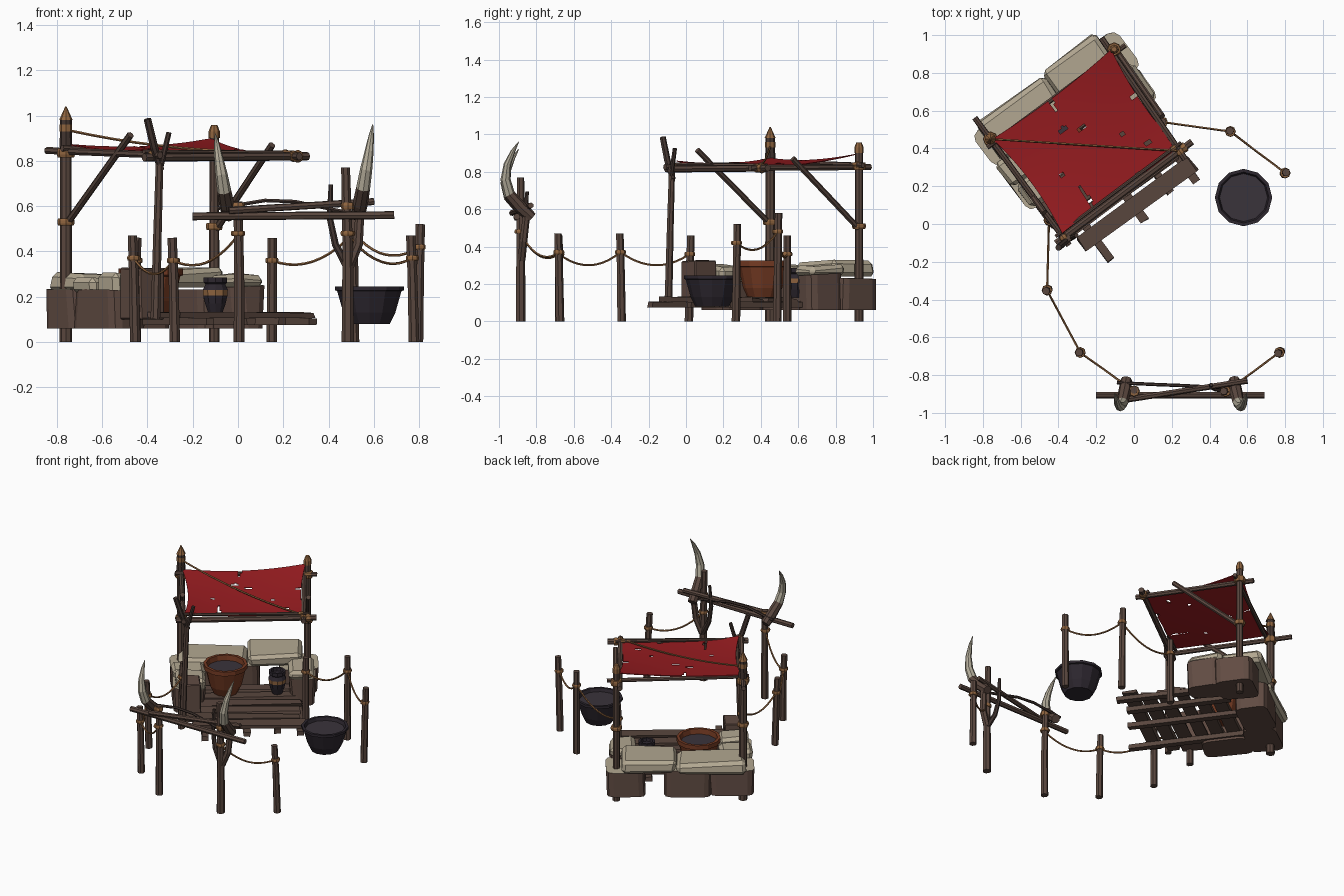
import bpy, bmesh, math, random
from mathutils import Vector

if "Cube" in bpy.data.objects:
    bpy.data.objects.remove(bpy.data.objects["Cube"])

random.seed(4)


def mat(name, r, g, b):
    m = bpy.data.materials.new(name)
    m.diffuse_color = (r, g, b, 1)
    m.use_nodes = True
    m.node_tree.nodes["Principled BSDF"].inputs["Base Color"].default_value = m.diffuse_color
    return m


WOOD = mat("brown wood", .10, .062, .048)
DARK = mat("dark wood", .056, .036, .03)
ROPE = mat("rope tan", .28, .13, .05)
STONE = mat("cream stone", .45, .39, .285)
BASE = mat("brown stone", .12, .072, .056)
RED = mat("red cloth", .32, .012, .015)
CLAY = mat("terracotta", .18, .044, .017)
IRON = mat("dark iron", .026, .02, .028)
BROTH = mat("dark broth", .042, .033, .043)
TUSK = mat("ivory", .45, .41, .32)

# Stall frame: s runs along the back, t runs from back to front
ANG = math.radians(36.5)
U = Vector((math.cos(ANG), math.sin(ANG), 0))
V = Vector((math.sin(ANG), -math.cos(ANG), 0))


def L(s, t, z):
    return Vector((-.76, .45, z)) + U * s + V * t


def finish(name, bm, mats):
    bmesh.ops.recalc_face_normals(bm, faces=bm.faces)
    me = bpy.data.meshes.new(name)
    bm.to_mesh(me)
    bm.free()
    for m in mats:
        me.materials.append(m)
    ob = bpy.data.objects.new(name, me)
    bpy.context.collection.objects.link(ob)
    return ob


def tube(name, pts, radii, mats, sides=7, axis=None):
    """Rings along a path; mats is one material or one per segment."""
    pts = [Vector(p) for p in pts]
    if not isinstance(radii, (list, tuple)):
        radii = [radii] * len(pts)
    if not isinstance(mats, list):
        mats = [mats] * (len(pts) - 1)
    slots = list(dict.fromkeys(mats))
    whole = (axis or pts[-1] - pts[0]).normalized()
    ref = Vector((1, 0, 0)) if abs(whole.x) < .8 else Vector((0, 0, 1))
    bm = bmesh.new()
    rings = []
    for i, p in enumerate(pts):
        d = axis or (pts[min(i + 1, len(pts) - 1)] - pts[max(i - 1, 0)])
        a = d.cross(ref).normalized()
        b = d.cross(a).normalized()
        rings.append([bm.verts.new(p + radii[i] * (a * math.cos(k * math.tau / sides) + b * math.sin(k * math.tau / sides)))
                      for k in range(sides)])
    for i in range(len(pts) - 1):
        for k in range(sides):
            j = (k + 1) % sides
            f = bm.faces.new((rings[i][k], rings[i][j], rings[i + 1][j], rings[i + 1][k]))
            f.material_index = slots.index(mats[i])
    bm.faces.new(rings[0])
    bm.faces.new(rings[-1]).material_index = slots.index(mats[-1])
    return finish(name, bm, slots)


def lathe(name, x, y, prof, mats, sides=12):
    return tube(name, [(x, y, z) for r, z in prof], [r for r, z in prof], mats, sides, Vector((0, 0, 1)))


def lashing(name, p, d, r, h=.026):
    """Rope wrap around a pole."""
    d = Vector(d).normalized() * h / 2
    p = Vector(p)
    tube(name, [p - d, p - d * .4, p + d * .4, p + d], [r, r * 1.12, r * 1.12, r], ROPE, 8)


def rope(name, a, b, sag, r=.006):
    a, b = Vector(a), Vector(b)
    tube(name, [a.lerp(b, i / 10) - Vector((0, 0, sag * 4 * (i / 10) * (1 - i / 10))) for i in range(11)], r, ROPE, 5)


def block(name, s0, s1, t0, t1, z0, z1, top=STONE, side=BASE, jit=.01, bev=.02, upright=False):
    """Rough block whose upward faces take the top colour."""
    bm = bmesh.new()
    bmesh.ops.create_cube(bm, size=1)
    for v in bm.verts:
        j = [random.uniform(-jit, jit) for _ in range(3)]
        z = z1 + j[2] if v.co.z > 0 else z0
        v.co = L((s1 if v.co.x > 0 else s0) + j[0], (t1 if v.co.y > 0 else t0) + j[1], z)
    bmesh.ops.recalc_face_normals(bm, faces=bm.faces)
    if bev:
        edges = [e for e in bm.edges if not upright or abs(e.verts[0].co.z - e.verts[1].co.z) > .08]
        bmesh.ops.bevel(bm, geom=edges, offset=bev, segments=2 if upright else 1, profile=.5, affect='EDGES')
    bm.normal_update()
    for f in bm.faces:
        f.material_index = 0 if f.normal.z > .4 else 1
    return finish(name, bm, [top, side])


# Stone counter: rounded brown base blocks
for s0, s1, t0, t1, z1 in [(-.065, .22, -.07, .14, .235), (.2, .50, -.09, .12, .25), (.63, .875, -.085, .17, .235),
                           (-.06, .14, .12, .43, .225), (.69, .85, .14, .35, .25)]:
    block("counter_base", s0, s1, t0, t1, .06, z1, bev=.045, upright=True)
block("counter_box", -.02, .11, .43, .58, .1, .325, BASE, BASE, .005, .006)
# Cream slabs on the base
for s0, s1, t0, t1, z0, z1 in [(-.02, .42, -.11, .13, .22, .30), (.43, .77, -.125, .14, .24, .325),
                               (-.06, .15, .12, .27, .21, .285), (-.04, .14, .28, .43, .2, .30),
                               (.68, .84, .12, .34, .24, .30)]:
    block("counter_slab", s0, s1, t0, t1, z0, z1, STONE, STONE, .012, .022)
block("stone_facing", .0, .12, .40, .44, .14, .24, STONE, STONE, .008, .006)

# Plank floor on joists
for s, t in [(.13, .895), (.40, .835), (.60, .80), (.74, .83)]:
    block("floor_joist", s - .022, s + .022, .12, t, .075, .105, WOOD, WOOD, .004, 0)
for i in range(6):
    t = .2 + i * .108
    block("floor_plank", .04 + random.uniform(-.03, .04), .77 + random.uniform(-.05, .02),
          t - .042, t + .042, .105, .125, WOOD, WOOD, .008, 0)

# Main back posts with banded tops
PB, PA = Vector((-.76, .45, 0)), Vector((-.105, .925, 0))
lathe("left_post", PB.x, PB.y, [(.028, 0), (.026, .5), (.025, .86), (.028, .86), (.028, .9), (.026, .9), (.026, .93),
      (.028, .93), (.028, .96), (.026, .96), (.026, .98), (.03, .98), (.003, 1.04)],
      [WOOD, WOOD, ROPE, DARK, ROPE, DARK, ROPE, ROPE, ROPE, DARK, ROPE, ROPE], 8)
lathe("back_post", PA.x, PA.y, [(.024, 0), (.022, .5), (.021, .9), (.025, .9), (.025, .93), (.014, .958)],
      [WOOD, WOOD, ROPE, ROPE, ROPE], 8)
lashing("left_post_wrap", PB + Vector((0, 0, .53)), (0, 0, 1), .034, .03)
lashing("back_post_wrap", PA + Vector((0, 0, .51)), (0, 0, 1), .033, .03)
# Front post and its forked sticks
tube("front_post", [(-.365, -.095, .1), (-.355, -.085, .5), (-.345, -.075, .84)], [.022, .019, .017], WOOD)
tube("fork_stick", [(-.34, -.07, .76), (-.37, -.10, .86), (-.40, -.125, .985)], [.015, .018, .017], DARK)
tube("fork_stick", [(-.34, -.08, .78), (-.305, -.06, .925)], [.013, .012], DARK)
# Diagonal braces
tube("left_brace", [(-.75, .44, .53), (-.475, .06, .915)], .016, WOOD)
tube("back_brace", [(-.095, .92, .5), (.15, .57, .87)], .016, WOOD)
# Roof beams
for n, a, b, r in [("left_beam", L(0, -.14, .845), L(0, .70, .825), .016),
                   ("back_beam", L(-.04, .025, .855), L(.87, .025, .835), .014),
                   ("right_beam", L(.79, -.08, .825), L(.765, .70, .82), .017),
                   ("front_beam", L(-.05, .65, .815), L(.85, .645, .82), .019),
                   ("front_beam_thin", L(-.03, .62, .84), L(.80, .615, .835), .010)]:
    tube(n, [a, b], r, WOOD)
    d = b - a
    lashing(n + "_wrap", b - d * .06, d, r * 1.3)
lashing("left_corner_wrap", (-.76, .45, .835), (0, 0, 1), .036, .04)
lashing("back_corner_wrap", (-.105, .925, .83), (0, 0, 1), .033, .04)
rope("roof_rope", (-.75, .45, .935), L(.76, .64, .84), .03, .006)

# Torn cloth roof: sagging patch with gently concave edges and holes
N = 60
CB, CA, CC, CD = Vector((-.75, .45, .875)), Vector((-.12, .925, .90)), Vector((.25, .39, .83)), Vector((-.38, -.05, .86))
bm = bmesh.new()
grid = []
for i in range(N + 1):
    row = []
    for j in range(N + 1):
        a, b = i / N, j / N
        bow, bow2 = 4 * a * (1 - a), 4 * b * (1 - b)
        p = CB.lerp(CA, a).lerp(CD.lerp(CC, a), b)
        p += V * (.018 * bow * (1 - 2 * b)) + U * (.028 * bow2 * (1 - 2 * a))
        p.z -= .022 * bow + .02 * bow2 - .012 * bow * bow2
        row.append(bm.verts.new(p))
    grid.append(row)
HOLES = [(.42, .28, .035, .022), (.53, .37, .035, .02), (.28, .92, .012, .16), (.46, .02, .016, .09),
         (.86, .80, .04, .013), (.75, .62, .010, .03), (.98, .42, .04, .015), (.22, .60, .02, .012), (.66, .99, .02, .03)]
for i in range(N):
    for j in range(N):
        a, b = (i + .5) / N, (j + .5) / N
        if not any(((a - h[0]) / h[2]) ** 2 + ((b - h[1]) / h[3]) ** 2 < 1 for h in HOLES):
            bm.faces.new((grid[i][j], grid[i + 1][j], grid[i + 1][j + 1], grid[i][j + 1]))
bmesh.ops.delete(bm, geom=[v for v in bm.verts if not v.link_faces], context='VERTS')
cloth = finish("cloth_roof", bm, [RED])
cloth.modifiers.new("thickness", 'SOLIDIFY').thickness = .005

# Clay pot, banded jar and iron cauldron
lathe("clay_pot", -.385, .41, [(.08, .125), (.105, .18), (.13, .29), (.142, .295), (.142, .325), (.122, .325), (.115, .28)], CLAY)
lathe("clay_pot_broth", -.385, .41, [(.11, .278), (.117, .29)], BROTH)
lathe("small_jar", -.10, .58, [(.032, .125), (.048, .17), (.056, .205), (.058, .23), (.046, .255), (.054, .262), (.054, .285), (.04, .285), (.036, .265)],
      [IRON, IRON, ROPE, IRON, IRON, IRON, IRON, IRON], 10)
lathe("iron_cauldron", .58, .14, [(.09, .08), (.115, .13), (.142, .225), (.152, .228), (.152, .245), (.135, .245), (.125, .215)], IRON)
lathe("cauldron_broth", .58, .14, [(.12, .212), (.127, .222)], BROTH)

# Rope fence posts
POSTS = [(-.45, .02, .46), (-.46, -.35, .47), (-.285, -.68, .46), (.15, .54, .46), (.51, .49, .58), (.80, .27, .52), (.77, -.68, .47)]
for x, y, h in POSTS:
    lx, ly = random.uniform(-.008, .008), random.uniform(-.008, .008)
    tube("fence_post", [(x - lx, y - ly, 0), (x, y, .3), (x + lx, y + ly, h)], [.024, .022, .021], WOOD)
    lashing("fence_wrap", (x, y, h - .1), (0, 0, 1), .026, .022)


def tie(i):
    x, y, h = POSTS[i]
    return (x, y, h - .1)


GL, GR = (0, -.885, .47), (.49, -.885, .47)
for a, b in [(tie(0), tie(1)), (tie(1), tie(2)), (tie(2), GL), (tie(3), tie(4)), (tie(4), tie(5)), (GR, tie(6))]:
    rope("fence_rope", a, b, .065)

# Gate posts, cross bars and branches
tube("gate_left_post", [(.005, -.885, 0), (.005, -.885, .3), (0, -.88, .62)], [.025, .023, .02], WOOD)
tube("gate_right_post", [(.485, -.885, 0), (.485, -.885, .4), (.475, -.885, .77)], [.028, .024, .02], WOOD)
tube("gate_branch", [(.49, -.88, .32), (.43, -.87, .43), (.405, -.86, .55), (.41, -.85, .695)], [.02, .016, .014, .010], DARK)
tube("gate_branch", [(.49, -.88, .33), (.53, -.87, .43), (.54, -.85, .6)], [.022, .022, .02], WOOD)
tube("gate_bar", [(-.2, -.905, .555), (.69, -.905, .56)], .018, WOOD)
tube("gate_bar", [(-.04, -.93, .58), (.60, -.83, .62)], .016, WOOD)
tube("gate_thin_bar", [(-.09, -.84, .59), (.12, -.85, .625), (.25, -.855, .62), (.54, -.87, .56)], .009, DARK, 6)
for x in (0, .485):
    lashing("gate_wrap", (x, -.885, .48), (0, 0, 1), .028, .022)
    lashing("gate_wrap", (x, -.885, .60), (0, 0, 1), .027, .03)

# Tusks on the gate, rooted in wooden sockets
for x, dx in ((-.04, -.06), (.53, .065)):
    path = [(0, -.825, .555), (.15, -.885, .61), (.35, -.945, .68), (.55, -.965, .76), (.75, -.955, .84), (.9, -.925, .91), (1, -.895, .96)]
    top = .96 if dx > 0 else .92
    tube("gate_tusk", [(x + dx * k, y, .555 + (z - .555) * (top - .555) / .405) for k, y, z in path],
         [.03, .034, .031, .027, .02, .012, .002], [WOOD, WOOD, TUSK, TUSK, TUSK, TUSK], 8)
